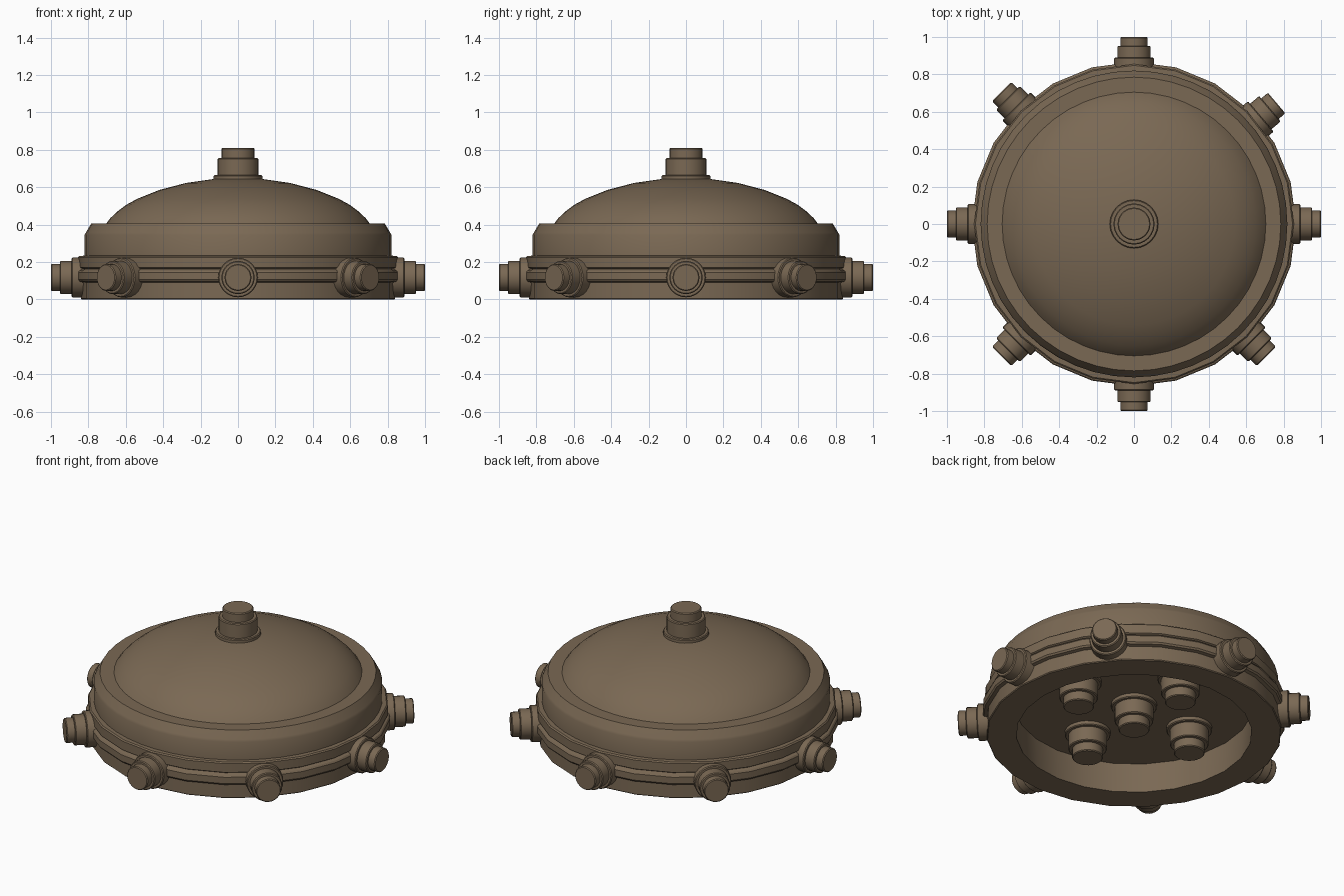
import bpy, bmesh, math
from mathutils import Matrix, Vector

if "Cube" in bpy.data.objects:
    bpy.data.objects.remove(bpy.data.objects["Cube"])

brown = bpy.data.materials.new("drab brown")
brown.diffuse_color = (0.195, 0.14, 0.088, 1)
brown.use_nodes = True
brown.node_tree.nodes["Principled BSDF"].inputs["Base Color"].default_value = brown.diffuse_color


def lathe(name, profile, sides, matrix=Matrix()):
    """Turn a (radius, height) profile around z, then place it."""
    bm = bmesh.new()
    rings = [[bm.verts.new((r * math.cos(2 * math.pi * i / sides),
                            r * math.sin(2 * math.pi * i / sides), z))
              for i in range(sides)] for r, z in profile]
    for a, b in zip(rings, rings[1:]):
        for i in range(sides):
            j = (i + 1) % sides
            bm.faces.new((a[i], a[j], b[j], b[i]))
    bmesh.ops.remove_doubles(bm, verts=bm.verts, dist=1e-5)
    bmesh.ops.recalc_face_normals(bm, faces=bm.faces)
    mesh = bpy.data.meshes.new(name)
    bm.to_mesh(mesh)
    bm.free()
    mesh.materials.append(brown)
    mesh.shade_smooth()
    mesh.set_sharp_from_angle(angle=math.radians(32))
    ob = bpy.data.objects.new(name, mesh)
    ob.matrix_world = matrix
    bpy.context.collection.objects.link(ob)
    return ob


def stud(name, radii, heights, location, direction):
    """Three-stepped stud: flange, barrel and tip."""
    prof, z, c = [(0, heights[0])], heights[0], 0.005
    for r, top in zip(radii, heights[1:]):
        prof += [(r, z), (r, top - c), (r - c, top)]
        z = top
    prof.append((0, z))
    rot = Vector(direction).to_track_quat('Z', 'Y').to_matrix().to_4x4()
    return lathe(name, prof, 24, Matrix.Translation(location) @ rot)


# Lower casing with raised rib, hollow underneath
lathe("lower_casing", [
    (0, 0.19), (0.68, 0.19), (0.67, 0), (0.835, 0), (0.84, 0.005),
    (0.84, 0.09), (0.86, 0.095), (0.867, 0.105), (0.867, 0.145),
    (0.86, 0.155), (0.842, 0.162), (0.855, 0.17), (0.855, 0.225),
    (0.848, 0.232), (0.8, 0.235), (0, 0.235)], 24)

# Upper collar with chamfered rim
lathe("upper_collar", [
    (0, 0.21), (0.82, 0.21), (0.82, 0.345), (0.813, 0.358),
    (0.785, 0.405), (0, 0.405)], 48)

# Shallow dome
lathe("dome", [
    (0, 0.39), (0.705, 0.39), (0.705, 0.405), (0.685, 0.432), (0.65, 0.466),
    (0.60, 0.504), (0.54, 0.537), (0.42, 0.585), (0.28, 0.622),
    (0.12, 0.645), (0, 0.648)], 48)

# Large stud on top and five on the underside
big = (0.13, 0.11, 0.088)
stud("top_stud", big, (-0.02, 0.022, 0.112, 0.167), (0, 0, 0.643), (0, 0, 1))
spots = [(0, 0), (0.41, 0), (-0.41, 0), (0, 0.41), (0, -0.41)]
for n, (x, y) in enumerate(spots):
    stud(f"under_stud_{n}", big, (-0.02, 0.025, 0.115, 0.17), (x, y, 0.19), (0, 0, -1))

# Small studs around the side
for n, deg in enumerate((0, 40.3, 90, 135, 180, 225, 270, 315)):
    a = math.radians(deg)
    stud(f"side_stud_{n}", (0.106, 0.089, 0.072), (0.79, 0.889, 0.953, 1.0),
         (0, 0, 0.117), (math.cos(a), math.sin(a), 0))
